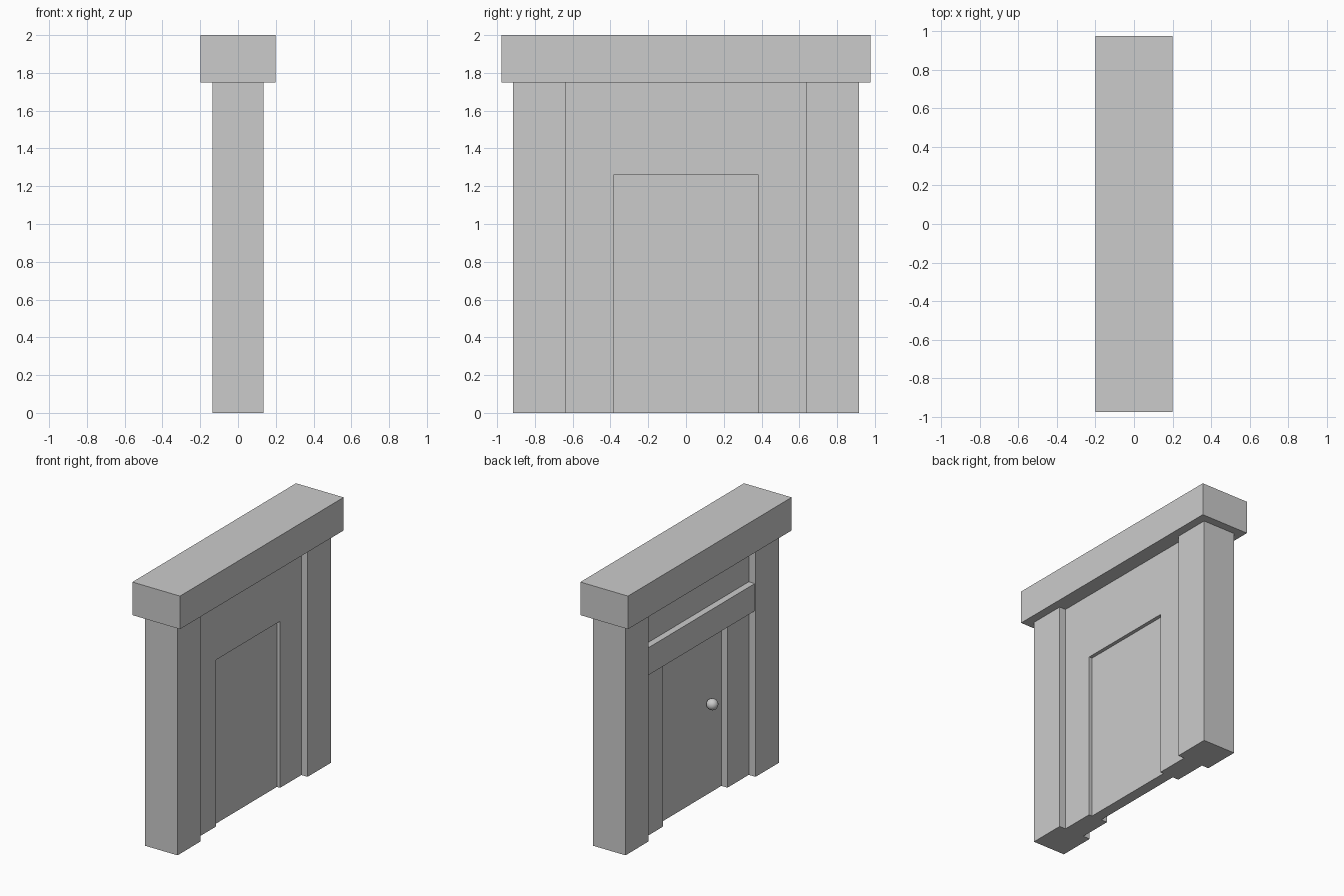
import bpy
import math

if "Cube" in bpy.data.objects:
    bpy.data.objects.remove(bpy.data.objects["Cube"])


def box(name, x, y, z):
    """Box from (min, max) ranges on each axis."""
    bpy.ops.mesh.primitive_cube_add(
        size=1, location=[(r[0] + r[1]) / 2 for r in (x, y, z)])
    ob = bpy.context.object
    ob.name = name
    ob.scale = [r[1] - r[0] for r in (x, y, z)]
    bpy.ops.object.transform_apply(location=False, rotation=False, scale=True)
    return ob


PILLAR_IN, PILLAR_OUT = 0.638, 0.915
DOOR_HALF, DOOR_TOP = 0.384, 1.259
LINTEL_Z = 1.75
WALL_X = (-0.078, 0.083)

# Heavy top lintel
box("lintel", (-0.199, 0.199), (-0.977, 0.977), (LINTEL_Z, 2.0))

# Pillars and wall strips on both sides of the door
for side, s in (("left", -1), ("right", 1)):
    box(f"pillar_{side}", (-0.135, 0.135),
        sorted((s * PILLAR_IN, s * PILLAR_OUT)), (0, LINTEL_Z))
    box(f"wall_{side}", WALL_X,
        sorted((s * DOOR_HALF, s * PILLAR_IN)), (0, LINTEL_Z))

# Wall above the door
box("wall_header", WALL_X, (-DOOR_HALF, DOOR_HALF), (DOOR_TOP, LINTEL_Z))

# Recessed door panel
box("door", (-0.027, 0.056), (-DOOR_HALF, DOOR_HALF), (0, DOOR_TOP))

# Raised board over the door on one face
box("door_board", (-0.128, WALL_X[0]), (-PILLAR_IN, PILLAR_IN), (1.252, 1.459))

# Round door knob
bpy.ops.mesh.primitive_uv_sphere_add(
    segments=16, ring_count=8, radius=0.042,
    location=(-0.066, -0.22, 0.69), rotation=(0, math.pi / 2, 0))
bpy.context.object.name = "door_knob"
bpy.ops.object.shade_smooth_by_angle()
